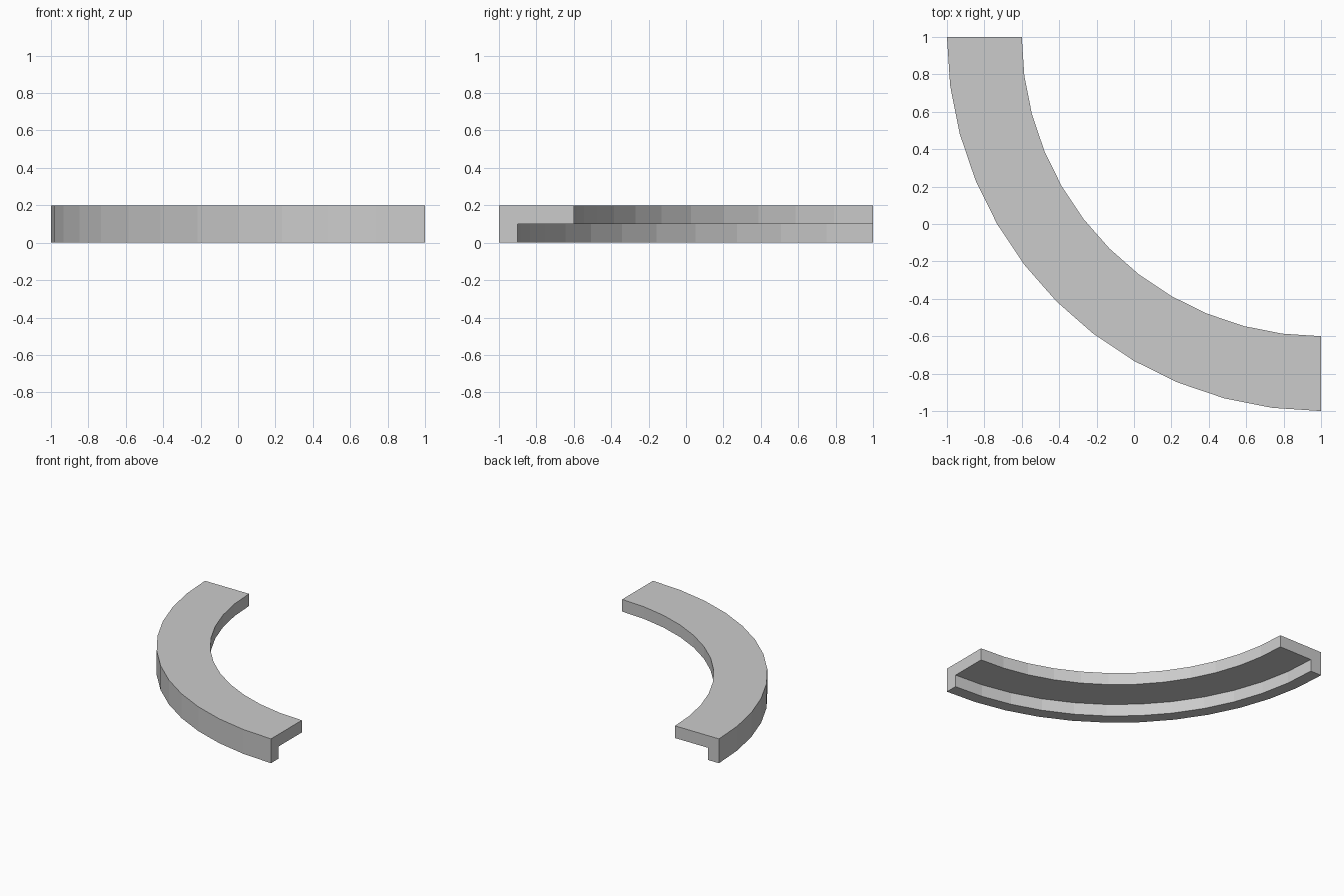
import bpy
import bmesh
import math
from mathutils import Vector

cube = bpy.data.objects.get("Cube")
if cube:
    bpy.data.objects.remove(cube, do_unlink=True)

SEGMENTS = 12
CENTRE = Vector((1, 1, 0))
OUTER, INNER = 2.0, 1.6
HEIGHT, SLAB, WALL = 0.2, 0.1, 0.1

# Plain grey material
grey = bpy.data.materials.new("light_grey")
grey.use_nodes = True
colour = (0.6, 0.6, 0.6, 1)
grey.diffuse_color = colour
grey.node_tree.nodes["Principled BSDF"].inputs["Base Color"].default_value = colour

# L-shaped cross-section: flat top slab with a skirt along the outer edge
profile = [
    (OUTER, 0), (OUTER, HEIGHT), (INNER, HEIGHT),
    (INNER, HEIGHT - SLAB), (OUTER - WALL, HEIGHT - SLAB), (OUTER - WALL, 0),
]

# Sweep the section through a quarter turn, closing both ends
bm = bmesh.new()
rings = []
for i in range(SEGMENTS + 1):
    a = math.pi + i * math.pi / 2 / SEGMENTS
    rings.append([bm.verts.new(CENTRE + Vector((r * math.cos(a), r * math.sin(a), z)))
                  for r, z in profile])
n = len(profile)
for a, b in zip(rings, rings[1:]):
    for j in range(n):
        k = (j + 1) % n
        bm.faces.new((a[j], a[k], b[k], b[j]))
bm.faces.new(rings[0])
bm.faces.new(rings[-1])
bmesh.ops.recalc_face_normals(bm, faces=bm.faces)

mesh = bpy.data.meshes.new("curved_ledge")
bm.to_mesh(mesh)
bm.free()
mesh.materials.append(grey)
ledge = bpy.data.objects.new("curved_ledge", mesh)
bpy.context.collection.objects.link(ledge)
